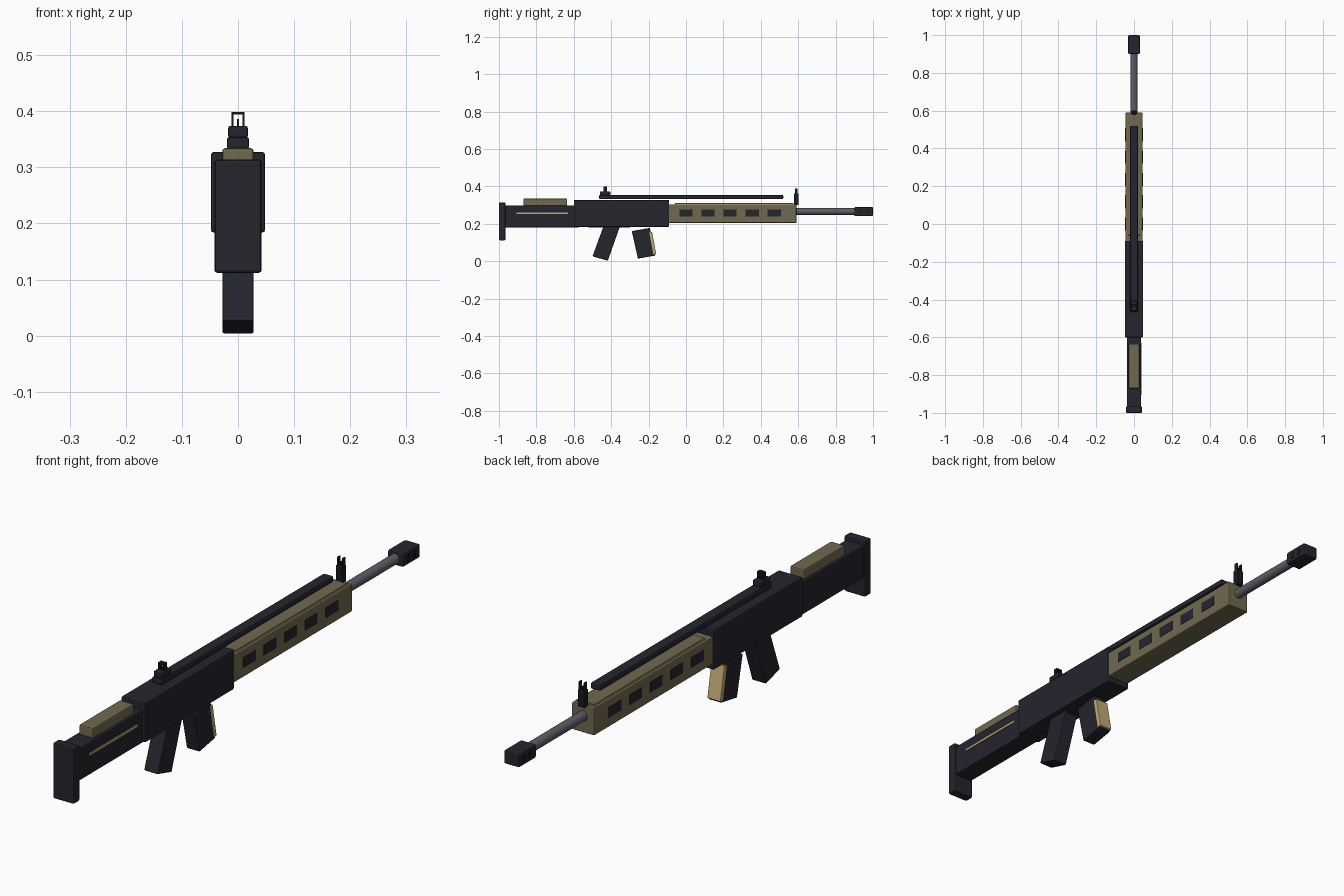
import bpy, bmesh, math

cube = bpy.data.objects.get("Cube")
if cube:
    bpy.data.objects.remove(cube, do_unlink=True)


def material(name, r, g, b):
    m = bpy.data.materials.new(name)
    m.use_nodes = True
    m.diffuse_color = (r, g, b, 1)
    m.node_tree.nodes["Principled BSDF"].inputs["Base Color"].default_value = (r, g, b, 1)
    return m


DARK = material("dark navy", 0.018, 0.018, 0.027)
BLACK = material("black metal", 0.011, 0.011, 0.014)
OLIVE = material("olive tan", 0.165, 0.14, 0.08)
SAND = material("sand", 0.55, 0.4, 0.18)
STEEL = material("barrel grey", 0.11, 0.11, 0.135)


def finish(name, bm, mat, bevel=0.0):
    bmesh.ops.recalc_face_normals(bm, faces=bm.faces)
    me = bpy.data.meshes.new(name)
    bm.to_mesh(me)
    bm.free()
    me.materials.append(mat)
    ob = bpy.data.objects.new(name, me)
    bpy.context.scene.collection.objects.link(ob)
    if bevel:
        mod = ob.modifiers.new("soft edges", "BEVEL")
        mod.width = bevel
        mod.segments = 2
    return ob


def prism(name, profile, x0, x1, mat, bevel=0.0):
    """Extrude a side profile of (y, z) points from x0 to x1."""
    bm = bmesh.new()
    a = [bm.verts.new((x0, y, z)) for y, z in profile]
    b = [bm.verts.new((x1, y, z)) for y, z in profile]
    bm.faces.new(a)
    bm.faces.new(b)
    n = len(a)
    for i in range(n):
        j = (i + 1) % n
        bm.faces.new((a[i], a[j], b[j], b[i]))
    return finish(name, bm, mat, bevel)


def box(name, half, y0, y1, z0, z1, mat, bevel=0.0, cx=0.0):
    prof = [(y0, z0), (y1, z0), (y1, z1), (y0, z1)]
    return prism(name, prof, cx - half, cx + half, mat, bevel)


def tube(name, r, y0, y1, z, mat, sides=20):
    bm = bmesh.new()
    bmesh.ops.create_cone(bm, cap_ends=True, segments=sides, radius1=r, radius2=r, depth=y1 - y0)
    for v in bm.verts:
        v.co = (v.co.x, v.co.z + (y0 + y1) / 2, v.co.y + z)
    ob = finish(name, bm, mat)
    for p in ob.data.polygons:
        p.use_smooth = len(p.vertices) == 4
    return ob


# Stock and butt
box("butt_plate", 0.042, -1.0, -0.965, 0.112, 0.314, DARK, 0.005)
box("stock", 0.037, -0.97, -0.57, 0.181, 0.299, DARK, 0.004)
box("cheek_rest", 0.028, -0.87, -0.635, 0.295, 0.334, OLIVE, 0.005)
box("stock_stripe", 0.003, -0.905, -0.63, 0.252, 0.261, SAND, cx=0.038)

# Receiver with lower plate
box("receiver", 0.048, -0.6, -0.09, 0.184, 0.327, DARK, 0.004)
box("receiver_lower_plate", 0.025, -0.52, -0.3, 0.179, 0.19, DARK)

# Handguard with side vents
box("handguard", 0.045, -0.095, 0.59, 0.205, 0.304, OLIVE, 0.004)
box("handguard_top", 0.034, -0.06, 0.575, 0.3, 0.31, OLIVE, 0.002)
for side, label in ((1, "left"), (-1, "right")):
    box("top_trim_" + label, 0.001, -0.06, 0.575, 0.303, 0.308, SAND, cx=0.0345 * side)
    for i in range(5):
        y = i * 0.118
        box(f"vent_{label}_{i + 1}", 0.002, y - 0.035, y + 0.035, 0.24, 0.277,
            DARK, cx=0.045 * side)

# Barrel and muzzle
tube("barrel", 0.018, 0.57, 0.92, 0.266, STEEL)
box("muzzle_brake", 0.031, 0.9, 1.0, 0.241, 0.29, DARK, 0.006)
for side, label in ((1, "left"), (-1, "right")):
    for i in range(2):
        y = 0.935 + i * 0.033
        box(f"muzzle_port_{label}_{i + 1}", 0.002, y - 0.009, y + 0.009, 0.254, 0.277,
            BLACK, cx=0.031 * side)

# Grip and magazine
prism("grip", [(-0.5, 0.026), (-0.418, 0.003), (-0.352, 0.19), (-0.44, 0.19)],
      -0.028, 0.028, DARK, 0.004)
prism("magazine", [(-0.257, 0.014), (-0.165, 0.03), (-0.193, 0.178), (-0.29, 0.161)],
      -0.026, 0.026, DARK, 0.004)
prism("magazine_front", [(-0.175, 0.034), (-0.159, 0.037), (-0.182, 0.158), (-0.198, 0.156)],
      -0.0265, 0.0265, SAND, 0.002)

# Top rail
box("top_rail", 0.02, -0.465, 0.52, 0.332, 0.354, DARK, 0.005)


def sight_frame(name, y0, y1, z0, z1, half, closed):
    for side, label in ((1, "left"), (-1, "right")):
        box(f"{name}_wing_{label}", 0.002, y0, y1, z0, z1, BLACK, cx=(half - 0.002) * side)
    if closed:
        box(name + "_bridge", half, y0, y1, z1 - 0.005, z1, BLACK)
    box(name + "_post", 0.002, y0, y1, z0, z0 + 0.016, BLACK)


# Rear sight
box("rear_sight_base", 0.018, -0.46, -0.405, 0.352, 0.374, DARK, 0.005)
sight_frame("rear_sight", -0.44, -0.423, 0.37, 0.399, 0.012, True)

# Front sight
box("front_sight_base", 0.014, 0.577, 0.602, 0.3, 0.362, BLACK, 0.004)
sight_frame("front_sight", 0.583, 0.597, 0.358, 0.39, 0.012, False)
